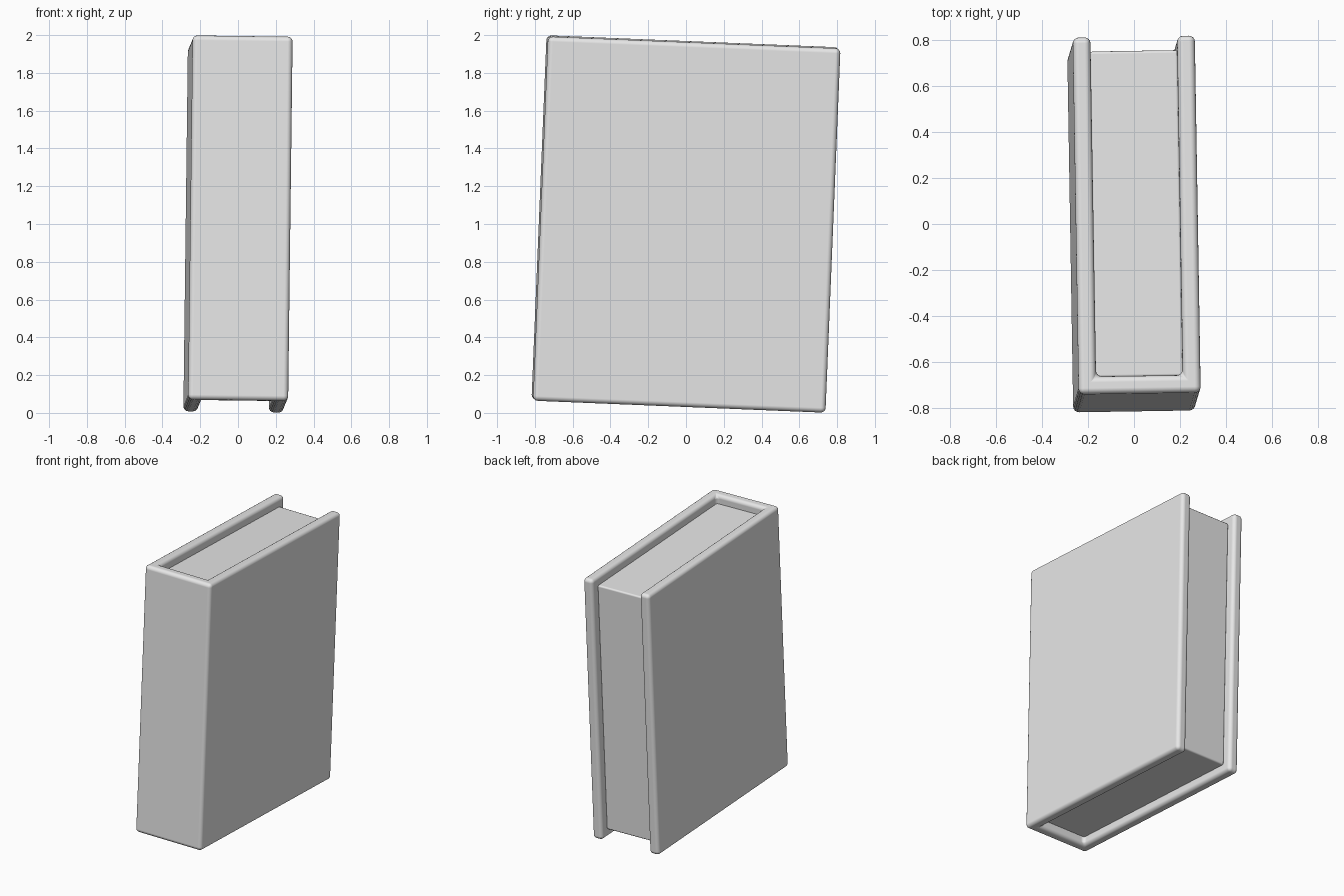
import bpy
import bmesh
from mathutils import Euler, Matrix

cube = bpy.data.objects.get("Cube")
if cube:
    bpy.data.objects.remove(cube, do_unlink=True)

# Overall book dimensions
WIDTH, DEPTH, HEIGHT = 0.53, 1.55, 1.93
BOARD = 0.077          # thickness of the cover boards and spine
RECESS = 0.06          # how far the pages sit inside the cover

grey = bpy.data.materials.new("plain grey")
grey.use_nodes = True
grey.diffuse_color = (0.8, 0.8, 0.8, 1)
grey.node_tree.nodes["Principled BSDF"].inputs["Base Color"].default_value = (0.8, 0.8, 0.8, 1)

# The book leans slightly in every direction
LEAN = Matrix.Translation((0, 0, 1)) @ Euler((-0.041, 0.013, 0.016)).to_matrix().to_4x4()


def extruded(name, outline, height, bevel, segments):
    """Prism of an x-y outline, centred in z, with rounded edges."""
    bm = bmesh.new()
    base = bm.faces.new([bm.verts.new((x, y, -height / 2)) for x, y in outline])
    top = bmesh.ops.extrude_face_region(bm, geom=[base])["geom"]
    verts = [v for v in top if isinstance(v, bmesh.types.BMVert)]
    bmesh.ops.translate(bm, verts=verts, vec=(0, 0, height))
    bmesh.ops.recalc_face_normals(bm, faces=bm.faces)
    for face in bm.faces:
        face.smooth = True
    mesh = bpy.data.meshes.new(name)
    bm.to_mesh(mesh)
    bm.free()
    mesh.materials.append(grey)
    obj = bpy.data.objects.new(name, mesh)
    bpy.context.collection.objects.link(obj)
    obj.matrix_world = LEAN
    mod = obj.modifiers.new("rounded edges", 'BEVEL')
    mod.width = bevel
    mod.segments = segments
    mod.limit_method = 'ANGLE'
    mod.harden_normals = True
    return obj


# Cover: two boards joined by the spine at the front
w, d = WIDTH / 2, DEPTH / 2
inner, spine = w - BOARD, -d + BOARD
half = [(w, -d), (w, d), (inner, d), (inner, spine)]
extruded("cover", half + [(-x, y) for x, y in reversed(half)], HEIGHT, 0.026, 4)

# Page block, set back from the cover edges and tucked into the boards
p, front, back = inner + 0.003, spine - 0.003, d - RECESS
extruded("pages", [(-p, front), (p, front), (p, back), (-p, back)],
         HEIGHT - 2 * RECESS, 0.012, 3)
